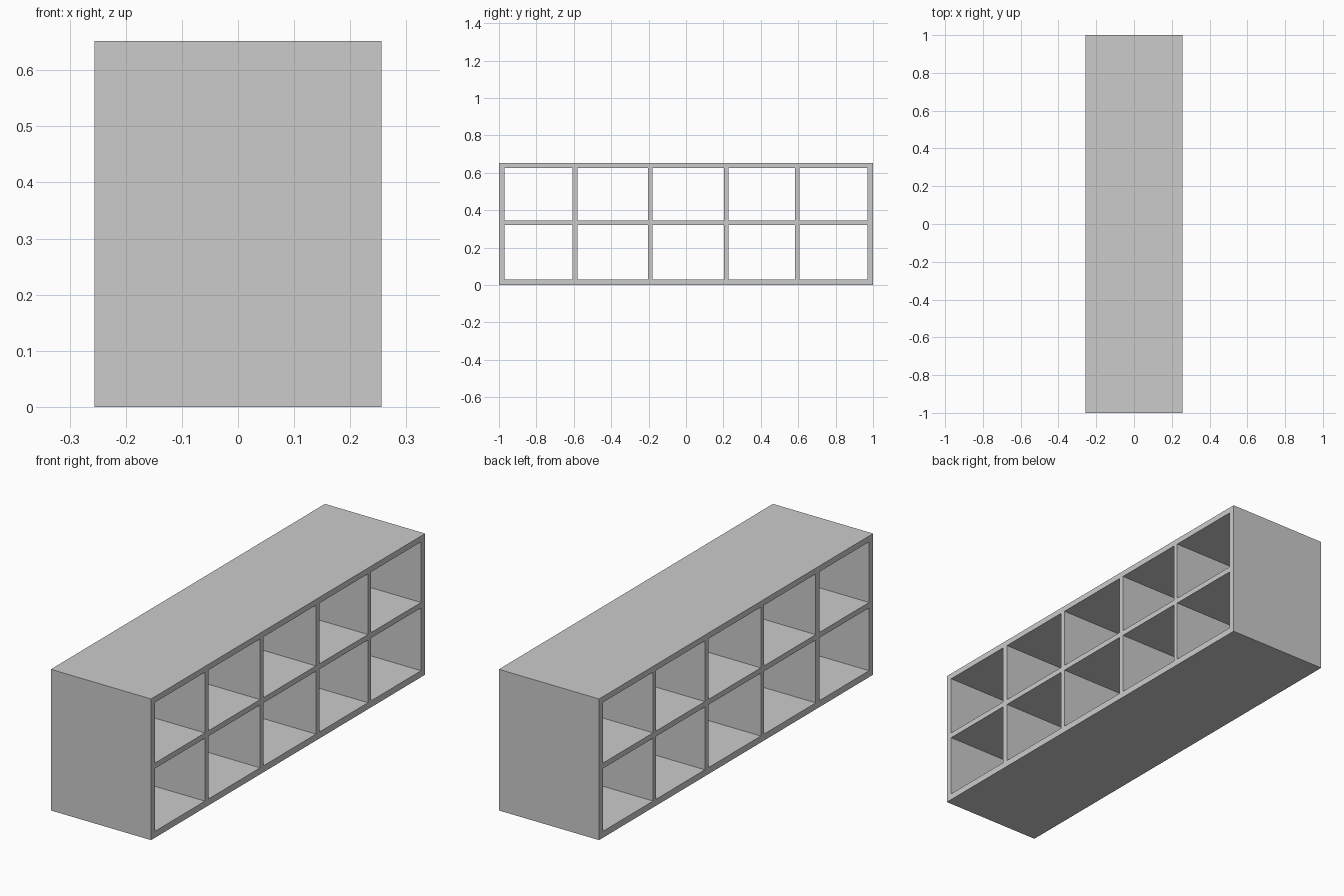
import bpy
import bmesh

if "Cube" in bpy.data.objects:
    bpy.data.objects.remove(bpy.data.objects["Cube"])

DEPTH = 0.512

# Panel boundaries: even-numbered intervals are solid boards, odd ones are open cells
ys = [-1.0, -0.97, -0.607, -0.581, -0.204, -0.18, 0.203, 0.228, 0.583, 0.606, 0.97, 1.0]
zs = [0.0, 0.03, 0.32, 0.345, 0.625, 0.652]

bm = bmesh.new()

# Face profile of the shelf unit, drawn as a lattice with the cells left open
grid = [[bm.verts.new((-DEPTH / 2, y, z)) for z in zs] for y in ys]
for i in range(len(ys) - 1):
    for j in range(len(zs) - 1):
        if i % 2 and j % 2:
            continue
        bm.faces.new((grid[i][j], grid[i][j + 1], grid[i + 1][j + 1], grid[i + 1][j]))

# Extrude the lattice through the full depth so the cells are open on both sides
ext = bmesh.ops.extrude_face_region(bm, geom=bm.faces[:], use_keep_orig=True)
moved = [g for g in ext["geom"] if isinstance(g, bmesh.types.BMVert)]
bmesh.ops.translate(bm, verts=moved, vec=(DEPTH, 0, 0))
bmesh.ops.recalc_face_normals(bm, faces=bm.faces[:])

mesh = bpy.data.meshes.new("cube_shelf")
bm.to_mesh(mesh)
bm.free()
shelf = bpy.data.objects.new("cube_shelf", mesh)
bpy.context.collection.objects.link(shelf)
